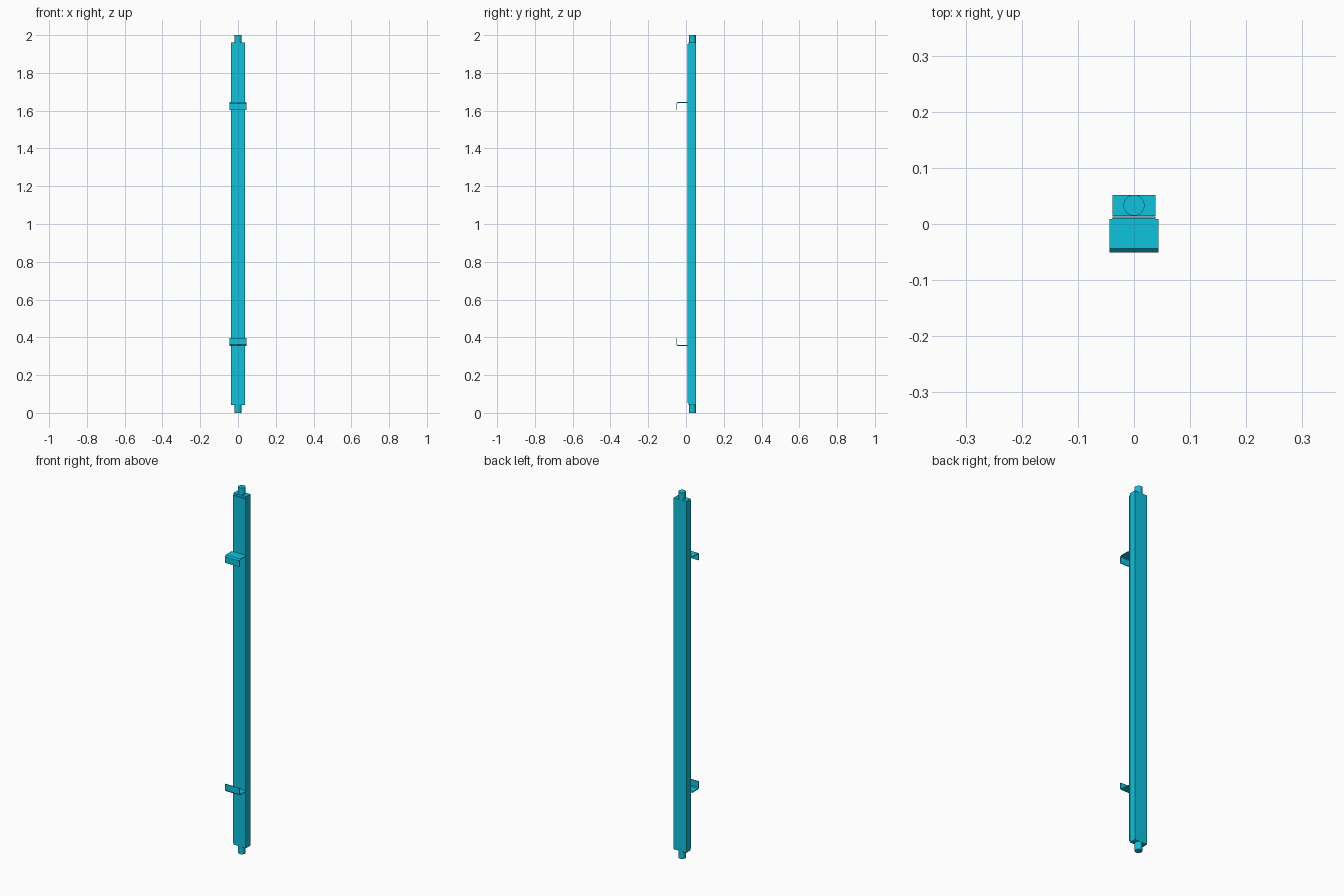
import bpy, bmesh
from mathutils import Vector

if "Cube" in bpy.data.objects:
    bpy.data.objects.remove(bpy.data.objects["Cube"])

mat = bpy.data.materials.new("cyan")
mat.diffuse_color = (0.004, 0.54, 0.73, 1)
mat.use_nodes = True
mat.node_tree.nodes["Principled BSDF"].inputs["Base Color"].default_value = mat.diffuse_color


def finish(name, bm):
    bmesh.ops.recalc_face_normals(bm, faces=bm.faces)
    me = bpy.data.meshes.new(name)
    bm.to_mesh(me)
    bm.free()
    me.materials.append(mat)
    ob = bpy.data.objects.new(name, me)
    bpy.context.collection.objects.link(ob)
    return ob


def box(name, lo, hi):
    bm = bmesh.new()
    bmesh.ops.create_cube(bm, size=1)
    lo, hi = Vector(lo), Vector(hi)
    for v in bm.verts:
        v.co = (lo + hi) / 2 + v.co * (hi - lo)
    return finish(name, bm)


def extrude_x(name, profile, half):
    bm = bmesh.new()
    face = bm.faces.new([bm.verts.new((-half, y, z)) for y, z in profile])
    geo = bmesh.ops.extrude_face_region(bm, geom=[face])["geom"]
    moved = [v for v in geo if isinstance(v, bmesh.types.BMVert)]
    bmesh.ops.translate(bm, verts=moved, vec=(2 * half, 0, 0))
    return finish(name, bm)


# Long bar and the thin plate on its front
box("bar", (-0.038, 0.0143, 0.042), (0.038, 0.052, 1.962))
box("front_plate", (-0.038, 0.009, 0.052), (0.038, 0.0136, 1.952))

# Round end spigots
for name, z0, z1 in (("bottom_spigot", 0, 0.05), ("top_spigot", 1.95, 2)):
    bpy.ops.mesh.primitive_cylinder_add(
        vertices=32, radius=0.0187, depth=z1 - z0, location=(0, 0.0333, (z0 + z1) / 2))
    ob = bpy.context.object
    ob.name = name
    ob.data.materials.append(mat)
    bpy.ops.object.shade_smooth_by_angle()

# Folded sheet brackets, mirrored top to bottom; lips face the middle
t = 0.004
bracket = [(0.009, 0.645), (-0.044, 0.645), (-0.0505, 0.638), (-0.0505, 0.604),
           (-0.0505 + t, 0.604), (-0.0505 + t, 0.637), (-0.0425, 0.645 - t), (0.009, 0.645 - t)]
for name, s in (("upper_bracket", 1), ("lower_bracket", -1)):
    extrude_x(name, [(y, 1 + s * z) for y, z in bracket], 0.044)
